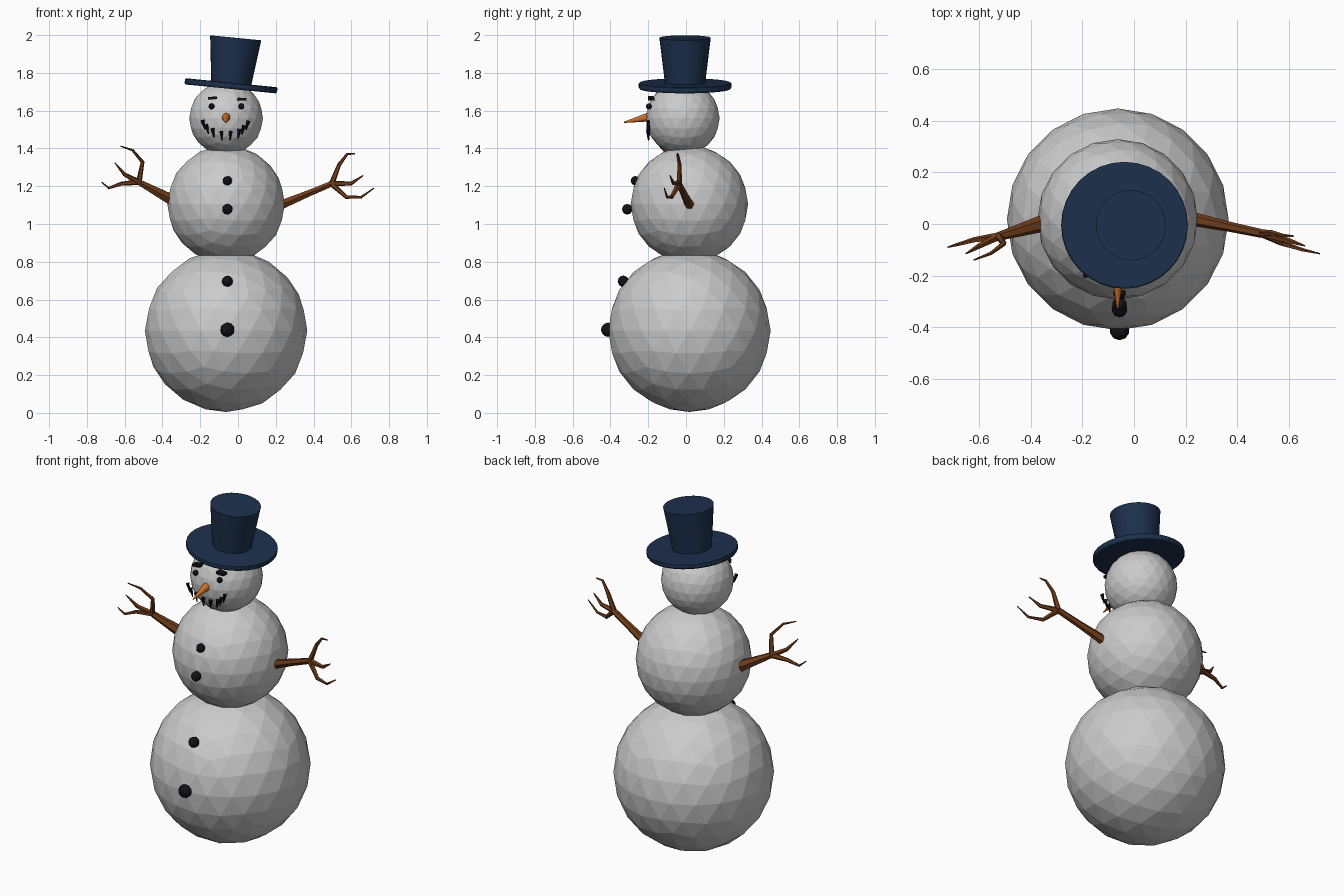
import bpy, bmesh, math
from mathutils import Vector, Matrix

if "Cube" in bpy.data.objects:
    bpy.data.objects.remove(bpy.data.objects["Cube"])


def material(name, rgb):
    m = bpy.data.materials.new(name)
    m.diffuse_color = (*rgb, 1)
    m.use_nodes = True
    m.node_tree.nodes["Principled BSDF"].inputs["Base Color"].default_value = m.diffuse_color
    return m


NAVY = material("navy", (0.012, 0.03, 0.075))
BROWN = material("brown", (0.16, 0.045, 0.01))
ORANGE = material("orange", (0.6, 0.16, 0.025))
BLACK = material("black", (0.006, 0.006, 0.01))


def finish(bm, name, mat=None):
    bmesh.ops.recalc_face_normals(bm, faces=bm.faces)
    me = bpy.data.meshes.new(name)
    bm.to_mesh(me)
    bm.free()
    ob = bpy.data.objects.new(name, me)
    bpy.context.collection.objects.link(ob)
    if mat:
        me.materials.append(mat)
    return ob


def ball(name, loc, r, mat=None, sub=3):
    bm = bmesh.new()
    bmesh.ops.create_icosphere(bm, subdivisions=sub, radius=r,
                               matrix=Matrix.Translation(loc))
    return finish(bm, name, mat)


def cone(name, a, b, r1, r2, sides, mat):
    a, b = Vector(a), Vector(b)
    d = b - a
    bm = bmesh.new()
    bmesh.ops.create_cone(bm, cap_ends=True, segments=sides, radius1=r1,
                          radius2=r2, depth=d.length)
    rot = d.to_track_quat('Z', 'Y').to_matrix().to_4x4()
    bm.transform(Matrix.Translation((a + b) / 2) @ rot)
    return finish(bm, name, mat)


def tube(bm, pts, radii, sides=6):
    # tapered stick swept along a path
    pts = [Vector(p) for p in pts]
    rings = []
    for i, (p, r) in enumerate(zip(pts, radii)):
        t = (pts[min(i + 1, len(pts) - 1)] - pts[max(i - 1, 0)]).normalized()
        u = (Vector((0, 1, 0)) - t * t.y).normalized()
        v = t.cross(u)
        rings.append([bm.verts.new(p + r * (u * math.cos(k * math.tau / sides)
                                            + v * math.sin(k * math.tau / sides)))
                      for k in range(sides)])
    for r0, r1 in zip(rings, rings[1:]):
        for k in range(sides):
            j = (k + 1) % sides
            bm.faces.new((r0[k], r0[j], r1[j], r1[k]))
    bm.faces.new(rings[0])
    bm.faces.new(rings[-1])


def arm(name, base, hub, r, fingers):
    bm = bmesh.new()
    mid = Vector(base).lerp(Vector(hub), 0.55)
    tube(bm, [base, mid, hub], [r, r * 0.72, 0.017])
    for f in fingers:
        n = len(f)
        tube(bm, [hub] + f, [0.016] + [0.011 - 0.008 * i / (n - 1) for i in range(n)], 5)
    return finish(bm, name, BROWN)


# Snow body
CX = -0.063
ball("bottom_ball", (CX, 0.018, 0.435), 0.43)
ball("middle_ball", (CX, 0.018, 1.105), 0.311)
ball("head_ball", (CX, -0.017, 1.56), 0.195)

# Buttons
for i, (y, z, r) in enumerate([(-0.268, 1.229, 0.025), (-0.311, 1.078, 0.028),
                               (-0.332, 0.697, 0.030), (-0.413, 0.44, 0.038)]):
    ball(f"button_{i + 1}", (-0.056, y, z), r, BLACK, 2)

# Face: eyes, brows, nose
for side, x, bx, bz in (("left", -0.14, -0.135, 1.667), ("right", 0.018, 0.02, 1.661)):
    ball(f"eye_{side}", (x, -0.197, 1.623), 0.016, BLACK, 2)
    bm = bmesh.new()
    bmesh.ops.create_cube(bm, size=1)
    tilt = 0.1 if x < 0 else -0.05
    bm.transform(Matrix.Translation((bx, -0.184, bz)) @ Matrix.Rotation(-tilt, 4, 'Y')
                 @ Matrix.Diagonal((0.048, 0.035, 0.014, 1)))
    finish(bm, f"brow_{side}", BLACK)
cone("carrot_nose", (CX, -0.19, 1.568), (CX, -0.329, 1.538), 0.025, 0.003, 12, ORANGE)

# Mouth: a curve of small downward spikes
for i, (x, z) in enumerate([(-0.182, 1.525), (-0.163, 1.502), (-0.132, 1.482),
                            (-0.087, 1.468), (-0.04, 1.466), (0.005, 1.478),
                            (0.026, 1.497), (0.049, 1.522)]):
    lean = 0.06 * (x - CX)
    cone(f"mouth_spike_{i + 1}", (x + lean, -0.2, z + 0.025), (x - lean, -0.198, z - 0.025),
         0.011, 0.003, 6, BLACK)

# Top hat, turned from one profile and tipped sideways
profile = [(0, -0.017), (0.24, -0.017), (0.246, -0.008), (0.246, 0.012),
           (0.24, 0.016), (0.107, 0.016), (0.136, 0.255), (0, 0.255)]
bm = bmesh.new()
vs = [bm.verts.new((r, 0, z)) for r, z in profile]
es = [bm.edges.new(p) for p in zip(vs, vs[1:])]
bmesh.ops.spin(bm, geom=vs + es, axis=(0, 0, 1), cent=(0, 0, 0),
               steps=32, angle=math.tau)
bmesh.ops.remove_doubles(bm, verts=bm.verts, dist=1e-4)
bm.transform(Matrix.Translation((-0.037, -0.005, 1.732)) @ Matrix.Rotation(0.098, 4, 'Y'))
finish(bm, "top_hat", NAVY)

# Twig arms
arm("arm_left", (-0.345, 0.005, 1.125), (-0.525, -0.048, 1.222), 0.034, [
    [(-0.505, -0.075, 1.327), (-0.557, -0.115, 1.39), (-0.622, -0.14, 1.412)],
    [(-0.6, -0.085, 1.262), (-0.652, -0.115, 1.325)],
    [(-0.62, -0.062, 1.213), (-0.684, -0.08, 1.19), (-0.722, -0.09, 1.222)]])
arm("arm_right", (0.225, 0.02, 1.1), (0.496, -0.037, 1.213), 0.027, [
    [(0.536, -0.035, 1.315), (0.578, -0.045, 1.37), (0.62, -0.047, 1.372)],
    [(0.6, -0.065, 1.215), (0.663, -0.085, 1.257)],
    [(0.573, -0.075, 1.143), (0.652, -0.1, 1.142), (0.72, -0.115, 1.19)]])
